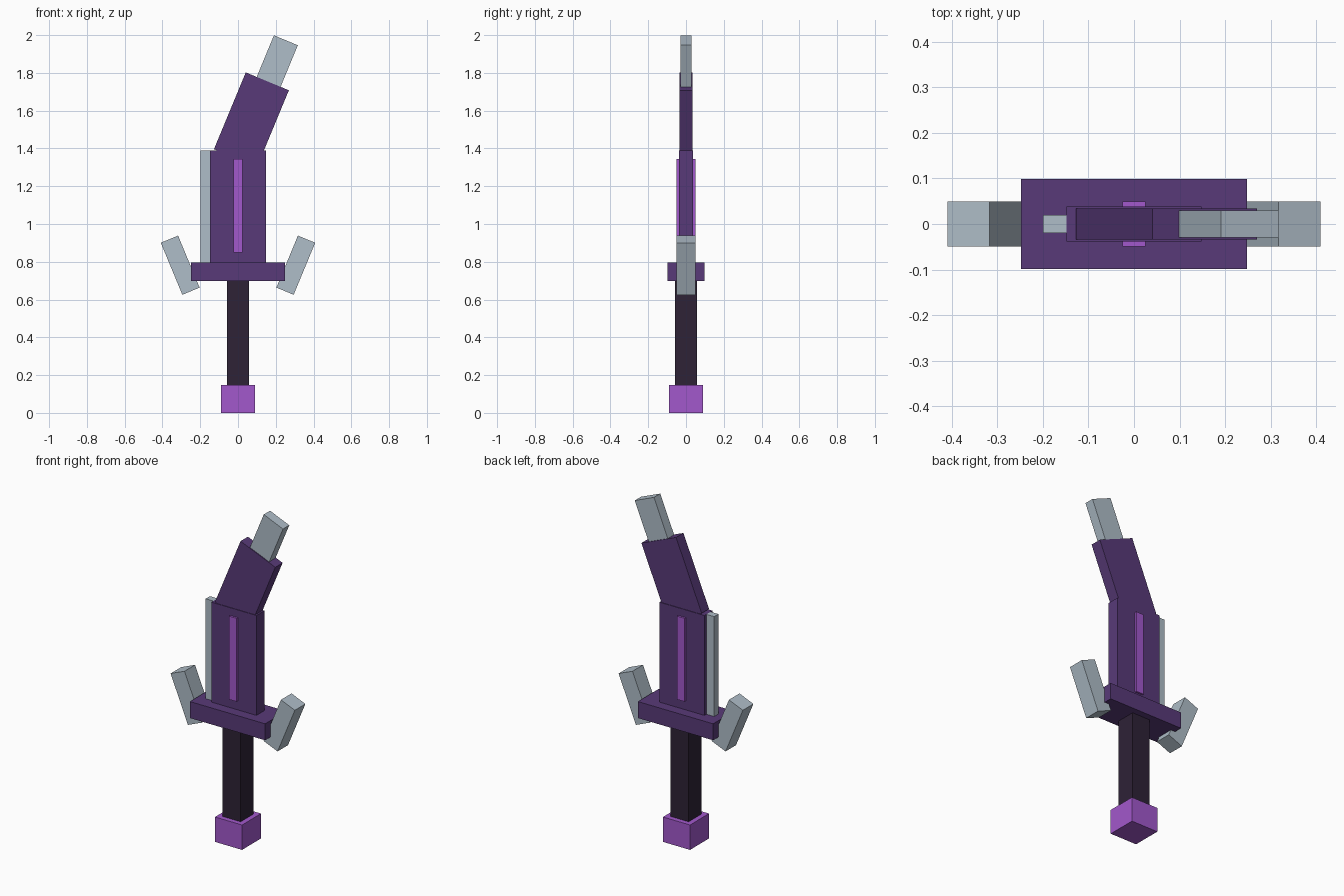
import bpy
import bmesh
from math import radians
from mathutils import Matrix, Vector

cube = bpy.data.objects.get("Cube")
if cube:
    bpy.data.objects.remove(cube, do_unlink=True)

TILT = radians(22.5)


def make_material(name, rgb):
    """Flat material from 0-255 display values, stored as linear."""
    def lin(c):
        c /= 255
        return c / 12.92 if c <= 0.04045 else ((c + 0.055) / 1.055) ** 2.4
    colour = (*[lin(c) for c in rgb], 1)
    mat = bpy.data.materials.new(name)
    mat.use_nodes = True
    mat.diffuse_color = colour
    bsdf = next(n for n in mat.node_tree.nodes if n.type == 'BSDF_PRINCIPLED')
    bsdf.inputs["Base Color"].default_value = colour
    return mat


purple = make_material("deep purple", (88, 58, 120))
violet = make_material("bright violet", (162, 88, 204))
dark = make_material("dark grip", (46, 34, 54))
steel = make_material("pale steel", (175, 189, 200))


def box(name, size, centre, mat, tilt=0.0):
    """Box of the given size, leaned toward +x by tilt."""
    mesh = bpy.data.meshes.new(name)
    bm = bmesh.new()
    bmesh.ops.create_cube(bm, size=1)
    bmesh.ops.scale(bm, vec=Vector(size), verts=bm.verts)
    bm.to_mesh(mesh)
    bm.free()
    mesh.materials.append(mat)
    obj = bpy.data.objects.new(name, mesh)
    obj.matrix_world = Matrix.Translation(centre) @ Matrix.Rotation(tilt, 4, 'Y')
    bpy.context.collection.objects.link(obj)
    return obj


# Hilt
box("pommel", (0.178, 0.178, 0.148), (0, 0, 0.074), violet)
box("grip", (0.119, 0.119, 0.552), (0, 0, 0.424), dark)
box("guard", (0.495, 0.198, 0.098), (0, 0, 0.747), purple)

# Guard prongs, leaning outward on each side
for side, label in ((1, "left"), (-1, "right")):
    box(label + "_prong", (0.099, 0.099, 0.298), (side * 0.306, 0, 0.782),
        steel, side * TILT)

# Lower blade with cutting edge and glowing core showing on both faces
box("lower_blade", (0.296, 0.076, 0.594), (0, 0, 1.093), purple)
box("cutting_edge", (0.051, 0.04, 0.594), (-0.1735, 0, 1.093), steel)
box("glowing_core", (0.05, 0.099, 0.495), (0, 0, 1.097), violet)

# Leaning upper blade and tip
box("upper_blade", (0.247, 0.069, 0.44), (0.071, 0, 1.552), purple, TILT)
box("blade_tip", (0.137, 0.059, 0.248), (0.206, 0, 1.858), steel, TILT)
